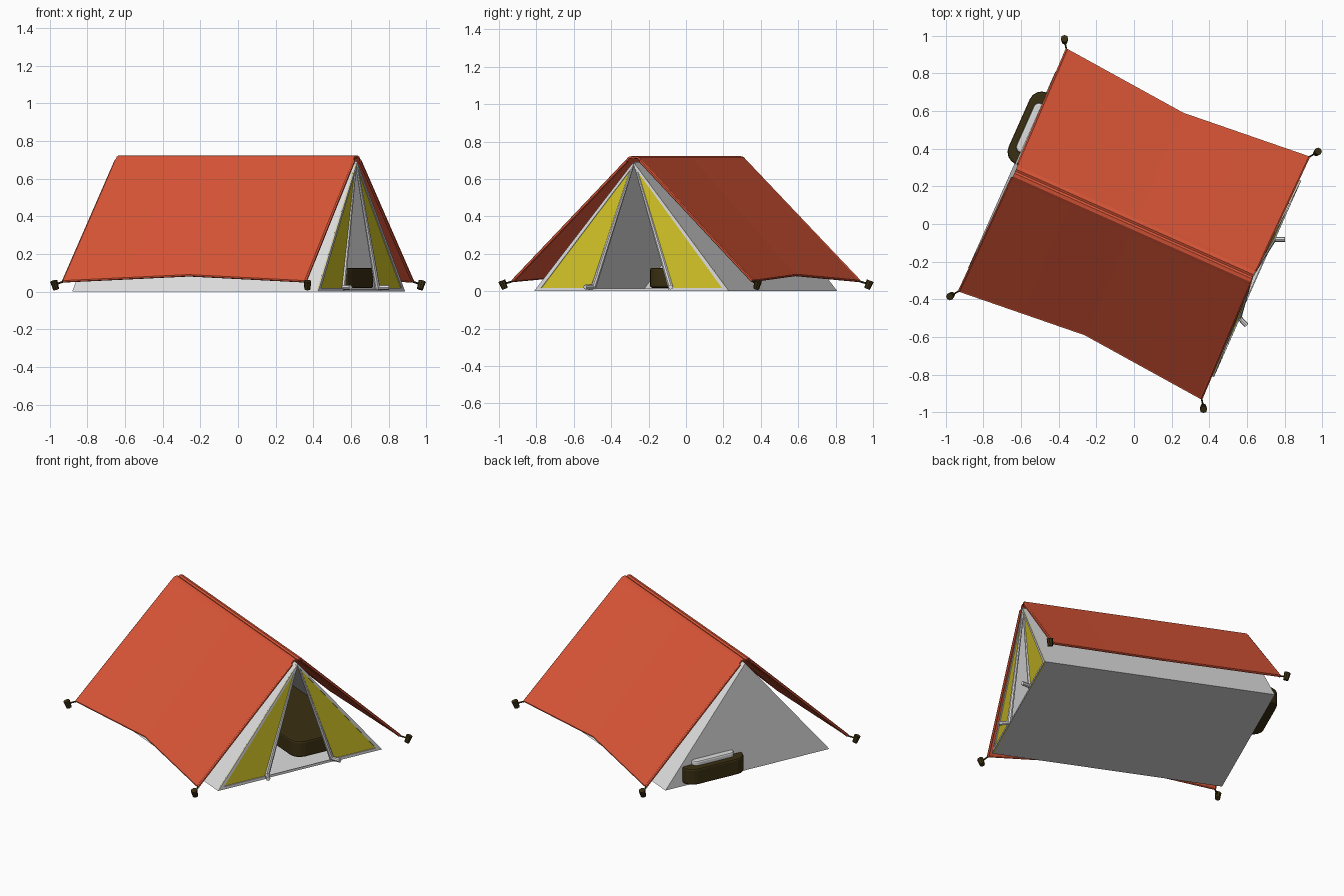
import bpy, bmesh, math
from mathutils import Vector, Matrix

if "Cube" in bpy.data.objects:
    bpy.data.objects.remove(bpy.data.objects["Cube"])

# Built in tent axes (x along ridge, door at +x), then turned as a whole
TURN = Matrix.Rotation(math.radians(-23.96), 4, 'Z')


def material(name, rgb):
    m = bpy.data.materials.new(name)
    m.diffuse_color = (*rgb, 1)
    m.use_nodes = True
    m.node_tree.nodes["Principled BSDF"].inputs["Base Color"].default_value = m.diffuse_color
    return m


ORANGE = material("orange_fabric", (0.70, 0.092, 0.038))
GREY = material("light_grey_fabric", (0.73, 0.73, 0.73))
YELLOW = material("yellow_mesh", (0.66, 0.56, 0.02))
DARK = material("dark_brown", (0.042, 0.028, 0.006))


def finish(bm, name, mat, recalc=True):
    if recalc:
        bmesh.ops.recalc_face_normals(bm, faces=bm.faces)
    bm.transform(TURN)
    me = bpy.data.meshes.new(name)
    bm.to_mesh(me)
    bm.free()
    ob = bpy.data.objects.new(name, me)
    bpy.context.collection.objects.link(ob)
    me.materials.append(mat)
    return ob


def faces(name, mat, polys, thick=0.0):
    bm = bmesh.new()
    for p in polys:
        bm.faces.new([bm.verts.new(c) for c in p])
    bmesh.ops.remove_doubles(bm, verts=bm.verts, dist=1e-4)
    ob = finish(bm, name, mat)
    if thick:
        s = ob.modifiers.new("thickness", 'SOLIDIFY')
        s.thickness, s.offset = thick, 0
    return ob


def bar(name, mat, a, b, r, n=8, r2=None):
    a, b = Vector(a), Vector(b)
    bm = bmesh.new()
    m = Matrix.Translation((a + b) / 2) @ (b - a).to_track_quat('Z', 'Y').to_matrix().to_4x4()
    bmesh.ops.create_cone(bm, cap_ends=True, segments=n, radius1=r, radius2=r2 or r,
                          depth=(b - a).length, matrix=m)
    return finish(bm, name, mat)


def slab(name, mat, lo, hi, radius, bevel):
    # box with rounded plan corners and softened top and bottom edges
    bm = bmesh.new()
    lo, hi = Vector(lo), Vector(hi)
    bmesh.ops.create_cube(bm, size=1, matrix=Matrix.Translation((lo + hi) / 2)
                          @ Matrix.Diagonal((*(hi - lo), 1)))
    up = [e for e in bm.edges if abs(e.verts[0].co.z - e.verts[1].co.z) > 1e-4]
    bmesh.ops.bevel(bm, geom=up, offset=radius, segments=4, profile=0.5, affect='EDGES')
    rim = [e for e in bm.edges if abs(e.verts[0].co.z - e.verts[1].co.z) < 1e-4]
    bmesh.ops.bevel(bm, geom=rim, offset=bevel, segments=2, profile=0.5, affect='EDGES')
    return finish(bm, name, mat)


# Outer fly sheet: folded over a rounded ridge, eaves pulled in and up at the middle
half = [(0.0, 0.711), (0.012, 0.717), (0.028, 0.713), (0.045, 0.695)]
rows = []
for t in (-1, -0.5, 0, 0.5, 1):
    pull = 1 - abs(t)
    side = half + [(0.70 - 0.06 * pull, 0.055 + 0.032 * pull)]
    prof = [(-v, z) for v, z in reversed(side)] + side[1:]
    rows.append([(t * (0.69 + 0.014 * abs(v) / 0.7), v, z) for v, z in prof])
polys = [(r[i], r[i + 1], s[i + 1], s[i]) for r, s in zip(rows, rows[1:])
         for i in range(len(r) - 1)]
faces("fly_sheet", ORANGE, polys, 0.01)

# Hems along the open ends and eaves of the fly
for e in (-1, 1):
    for s in (-1, 1):
        bar("fly_end_hem", ORANGE, (e * 0.69, s * 0.04, 0.695), (e * 0.702, s * 0.70, 0.055), 0.009, 6)
        bar("fly_eave_hem", ORANGE, (e * 0.703, s * 0.70, 0.055), (0, s * 0.64, 0.087), 0.007, 6)

# Inner tent: side walls, floor and back wall
L, W, TOP, RIDGE = 0.71, 0.57, 0.69, 0.685
b0, b1 = (-L, -W, 0), (-L, W, 0)
f0, f1 = (L, -W, 0), (L, W, 0)
ba, fa = (-RIDGE, 0, TOP), (RIDGE, 0, TOP)
faces("inner_tent", GREY, [(b0, f0, f1, b1), (b0, ba, fa, f0), (b1, f1, fa, ba), (b0, b1, ba)])


def wall(v, z, out=0.0):
    # point on the sloping door wall
    return (L + out - (L - RIDGE) * z / TOP, v, z)


# Door wall: yellow panels with grey borders, and an open middle
D = 0.235
for s in (-1, 1):
    faces("door_panel", YELLOW, [(wall(s * D, 0), wall(s * W, 0), wall(0, TOP))], 0.004)
    faces("door_outer_border", GREY,
          [(wall(s * 0.543, 0, .005), wall(s * W, 0, .005), wall(0, TOP, .005),
            wall(s * 0.012, 0.655, .005))], 0.006)
    faces("door_bottom_border", GREY,
          [(wall(s * D, 0, .005), wall(s * W, 0, .005), wall(s * 0.55, 0.018, .005),
            wall(s * D, 0.018, .005))], 0.006)
    bar("door_edge_roll", GREY, wall(s * 0.228, 0.014), wall(s * 0.004, 0.68), 0.015, 8, 0.007)
    bar("door_toggle", GREY, (0.715, s * 0.228, 0.022), (0.765, s * 0.25, 0.022), 0.013, 8)
faces("door_sill", GREY, [(wall(-D, 0), wall(D, 0), wall(D, 0.015), wall(-D, 0.015))], 0.006)

# Sleeping mat and pillow, running through the back wall
slab("sleeping_mat", DARK, (-0.775, 0.035, 0.018), (0.61, 0.45, 0.125), 0.07, 0.012)
slab("pillow", GREY, (-0.74, 0.10, 0.118), (-0.52, 0.385, 0.155), 0.03, 0.01)

# Guy cords and pegs at the four corners
for e in (-1, 1):
    for s in (-1, 1):
        bar("guy_cord", DARK, (e * 0.70, s * 0.695, 0.055), (e * 0.733, s * 0.742, 0.038), 0.005, 6)
        bar("peg", DARK, (e * 0.73, s * 0.735, 0.012), (e * 0.737, s * 0.75, 0.056), 0.016, 8, 0.02)
